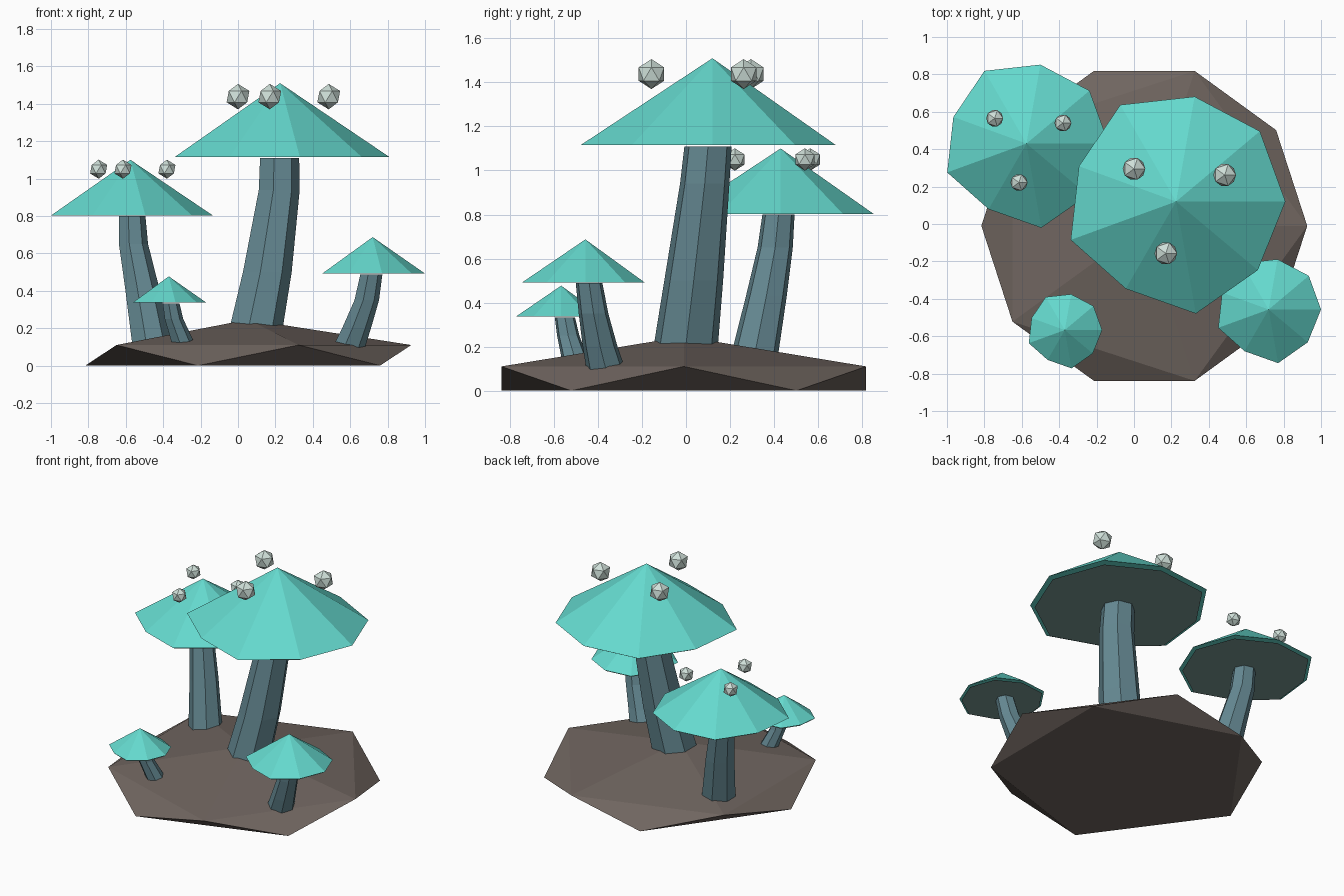
import bpy, bmesh, math
from mathutils import Matrix

if "Cube" in bpy.data.objects:
    bpy.data.objects.remove(bpy.data.objects["Cube"])


def material(name, rgb):
    m = bpy.data.materials.new(name)
    m.diffuse_color = (*rgb, 1)
    m.use_nodes = True
    m.node_tree.nodes["Principled BSDF"].inputs["Base Color"].default_value = m.diffuse_color
    return m


CAP = material("cap_teal", (0.13, 0.70, 0.62))
GILL = material("gill_grey_teal", (0.19, 0.31, 0.29))
STEM = material("stem_blue_grey", (0.13, 0.25, 0.29))
ROCK = material("earth_brown", (0.16, 0.13, 0.115))
SPORE = material("spore_pale", (0.62, 0.74, 0.69))


def add_object(name, bm, mat):
    bmesh.ops.recalc_face_normals(bm, faces=bm.faces)
    me = bpy.data.meshes.new(name)
    bm.to_mesh(me)
    bm.free()
    me.materials.append(mat)
    ob = bpy.data.objects.new(name, me)
    bpy.context.collection.objects.link(ob)
    return ob


# Uneven rim shared by every cap, as factors of the radius
RIM = [1.0, 1.0, 0.974, 1.02, 0.945, 1.025, 0.92, 1.04, 0.975]


def rim_verts(bm, x, y, z, r):
    out = []
    for i, k in enumerate(RIM):
        a = math.tau * i / len(RIM)
        out.append(bm.verts.new((x + r * k * math.cos(a), y + r * k * math.sin(a), z)))
    return out


def cap(name, x, y, r, rim_z, top_z, gill_z):
    bm = bmesh.new()
    ring = rim_verts(bm, x, y, rim_z, r)
    apex = bm.verts.new((x, y, top_z))
    for i in range(len(ring)):
        bm.faces.new((ring[i - 1], ring[i], apex))
    bm.faces.new(ring)
    add_object(name + "_cap", bm, CAP)
    # Gill disc just under the cap
    bm = bmesh.new()
    face = bm.faces.new(rim_verts(bm, x, y, gill_z, r * 0.95))
    ob = add_object(name + "_gills", bm, GILL)
    if ob.data.polygons[0].normal.z > 0:
        ob.data.flip_normals()


def stem(name, path, sides=7):
    # path holds (x, y, z, radius) for each ring
    bm = bmesh.new()
    rings = []
    for x, y, z, r in path:
        rings.append([bm.verts.new((x + r * math.cos(math.tau * i / sides),
                                    y + r * math.sin(math.tau * i / sides), z))
                      for i in range(sides)])
    for lo, hi in zip(rings, rings[1:]):
        for i in range(sides):
            bm.faces.new((lo[i - 1], lo[i], hi[i], hi[i - 1]))
    bm.faces.new(rings[0])
    bm.faces.new(rings[-1])
    add_object(name + "_stem", bm, STEM)


# Ground mound: squashed icosahedron with its lower half flattened
bm = bmesh.new()
bmesh.ops.create_icosphere(bm, subdivisions=1, radius=1)
for v in bm.verts:
    v.co = (0.055 + v.co.x * 0.974, -0.01 + v.co.y * 0.974, max(0, v.co.z * 0.246))
add_object("ground_mound", bm, ROCK)

# Mushrooms: cap (x, y, radius, rim z, top z, gill z) and stem path
mushrooms = {
    "large_mushroom": ((0.225, 0.12, 0.585, 1.115, 1.51, 1.10),
                       [(0.05, -0.025, 0.004, 0.158), (0.15, 0.035, 0.5, 0.137),
                        (0.215, 0.085, 0.94, 0.115), (0.217, 0.10, 1.11, 0.11)]),
    "medium_mushroom": ((-0.575, 0.43, 0.44, 0.803, 1.10, 0.79),
                        [(-0.445, 0.28, 0.004, 0.118), (-0.52, 0.365, 0.43, 0.095),
                         (-0.563, 0.405, 0.65, 0.082), (-0.57, 0.42, 0.80, 0.075)]),
    "small_mushroom": ((0.72, -0.457, 0.28, 0.492, 0.687, 0.482),
                       [(0.55, -0.34, 0.004, 0.10), (0.63, -0.39, 0.2, 0.081),
                        (0.685, -0.42, 0.35, 0.069), (0.71, -0.44, 0.488, 0.062)]),
    "tiny_mushroom": ((-0.37, -0.567, 0.2, 0.337, 0.477, 0.328),
                      [(-0.26, -0.47, 0.004, 0.072), (-0.30, -0.50, 0.13, 0.063),
                       (-0.345, -0.535, 0.25, 0.052), (-0.36, -0.55, 0.333, 0.047)]),
}
for name, (cap_args, path) in mushrooms.items():
    cap(name, *cap_args)
    stem(name, path)

# Floating spores above the two bigger caps
spores = [(0.0, 0.295, 1.438, 0.068), (0.17, -0.157, 1.438, 0.068), (0.485, 0.262, 1.438, 0.068),
          (-0.745, 0.565, 1.05, 0.051), (-0.38, 0.54, 1.05, 0.051), (-0.615, 0.222, 1.05, 0.051)]
for i, (x, y, z, r) in enumerate(spores, 1):
    bm = bmesh.new()
    bmesh.ops.create_icosphere(bm, subdivisions=1, radius=r,
                               matrix=Matrix.Translation((x, y, z)))
    add_object(f"spore_{i}", bm, SPORE)
